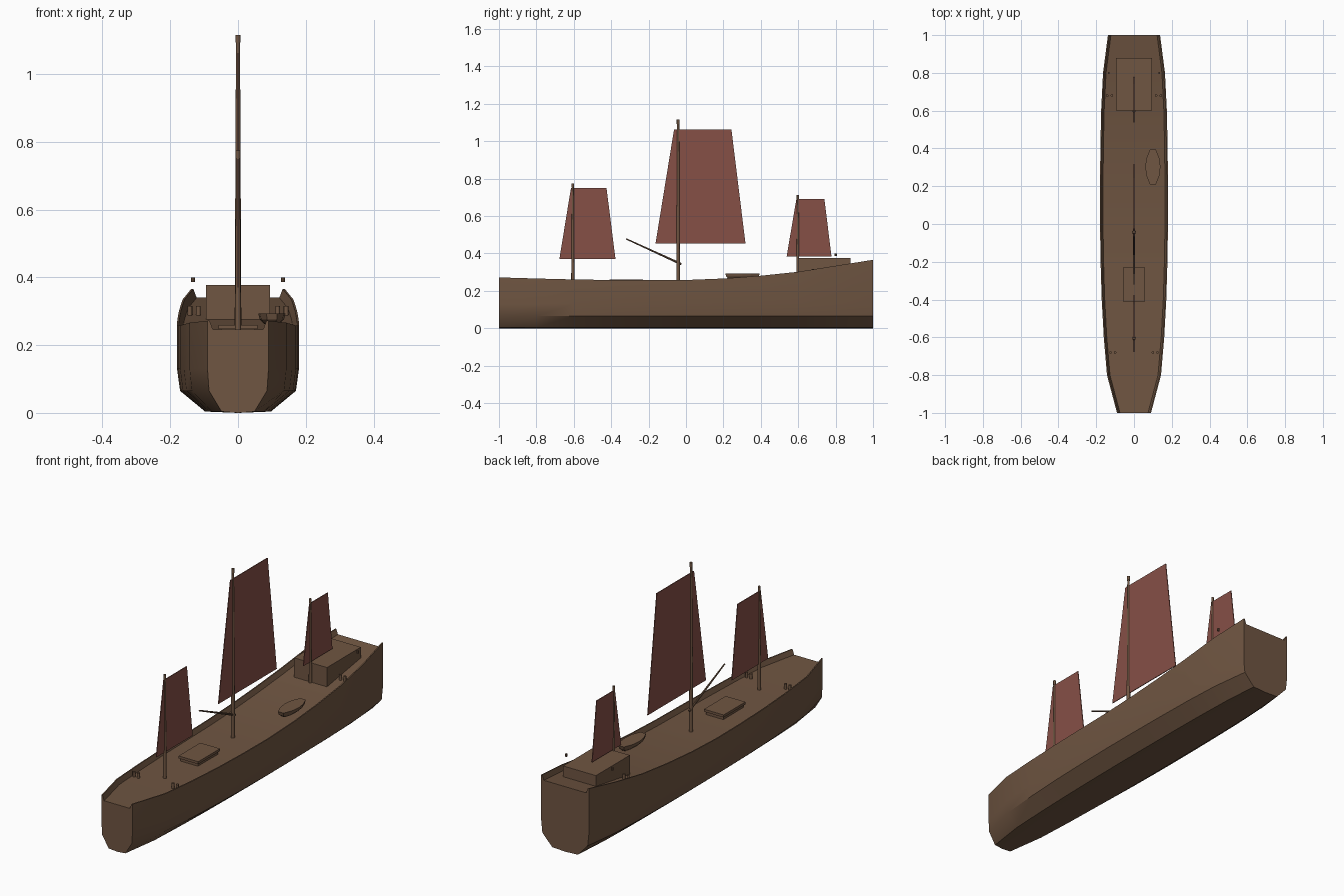
import bpy, bmesh, math
from mathutils import Vector

if "Cube" in bpy.data.objects:
    bpy.data.objects.remove(bpy.data.objects["Cube"])


def material(name, rgb):
    m = bpy.data.materials.new(name)
    m.diffuse_color = (*rgb, 1)
    m.use_nodes = True
    m.node_tree.nodes["Principled BSDF"].inputs["Base Color"].default_value = m.diffuse_color
    return m


WOOD = material("brown_wood", (0.16, 0.092, 0.054))
CANVAS = material("tan_red_canvas", (0.24, 0.08, 0.062))


def finish(name, bm, mat, smooth=None):
    bmesh.ops.recalc_face_normals(bm, faces=bm.faces)
    me = bpy.data.meshes.new(name)
    bm.to_mesh(me)
    bm.free()
    me.materials.append(mat)
    ob = bpy.data.objects.new(name, me)
    bpy.context.collection.objects.link(ob)
    if smooth:
        bpy.ops.object.select_all(action='DESELECT')
        ob.select_set(True)
        bpy.context.view_layer.objects.active = ob
        bpy.ops.object.shade_smooth_by_angle(angle=math.radians(smooth))
    return ob


def loft(name, rings, mat, smooth=None):
    """Skin a list of closed rings and cap both ends."""
    bm = bmesh.new()
    rows = [[bm.verts.new(p) for p in ring] for ring in rings]
    n = len(rows[0])
    for a, b in zip(rows, rows[1:]):
        for i in range(n):
            j = (i + 1) % n
            bm.faces.new((a[i], a[j], b[j], b[i]))
    bm.faces.new(rows[0])
    bm.faces.new(rows[-1])
    return finish(name, bm, mat, smooth)


def box(name, x, y, z):
    ring = lambda h: [(x[0], y[0], h), (x[1], y[0], h), (x[1], y[1], h), (x[0], y[1], h)]
    return loft(name, [ring(z[0]), ring(z[1])], WOOD)


def pole(name, a, b, r1, r2, sides=12):
    a, b = Vector(a), Vector(b)
    q = (b - a).to_track_quat('Z', 'Y')
    circle = [(math.cos(math.tau * i / sides), math.sin(math.tau * i / sides)) for i in range(sides)]
    rings = [[c + q @ Vector((u * r, v * r, 0)) for u, v in circle] for c, r in ((a, r1), (b, r2))]
    return loft(name, rings, WOOD, 40)


# Hull stations: y, half beam, sheer height
STATIONS = [(-1, .09, .272), (-.8, .143, .266), (-.6, .16, .261), (-.4, .171, .258),
            (-.2, .177, .257), (0, .18, .258), (.2, .18, .266), (.4, .178, .281),
            (.6, .174, .302), (.8, .164, .334), (1, .138, .366)]
DROP = .026  # deck below the rail


def deck_z(y):
    for (y0, _, s0), (y1, _, s1) in zip(STATIONS, STATIONS[1:]):
        if y0 <= y <= y1:
            return s0 + (s1 - s0) * (y - y0) / (y1 - y0) - DROP


# Hull with bulwarks and sunken deck in one skin
rings = []
for y, b, s in STATIONS:
    half = [(.54 * b, .004), (.95 * b, .065), (b, .13), (b, s), (b - .006, s), (b - .016, s - DROP)]
    rings.append([(0, y, 0)] + [(x, y, z) for x, z in half] + [(-x, y, z) for x, z in reversed(half)])
loft("hull", rings, WOOD, 35)

# Masts with caps
for name, y, top, r in (("fore_mast", -.605, .775, .009), ("main_mast", -.042, 1.115, .01),
                        ("mizzen_mast", .598, .713, .008)):
    pole(name, (0, y, deck_z(y) - .01), (0, y, top - .02), r, r * .6)
    pole(name + "_cap", (0, y, top - .022), (0, y, top), r * .75, r * .75)

# Sails: trapezoid sheets along the centreline
for name, outline in (
        ("fore_sail", [(-.677, .37), (-.377, .37), (-.425, .75), (-.615, .75)]),
        ("main_sail", [(-.163, .453), (.318, .453), (.243, 1.062), (-.064, 1.062)]),
        ("mizzen_sail", [(.538, .383), (.778, .383), (.74, .69), (.59, .69)])):
    loft(name, [[(x, y, z) for y, z in outline] for x in (-.002, .002)], CANVAS)

# Derrick boom on the main mast
pole("derrick_boom", (0, -.025, .343), (0, -.32, .478), .006, .0035, 8)

# Cargo hatch: coaming and lid
box("hatch_coaming", (-.05, .05), (-.403, -.237), (.225, .25))
box("hatch_lid", (-.057, .057), (-.41, -.23), (.247, .26))

# Deckhouse
box("deckhouse", (-.095, .095), (.6, .88), (.272, .377))

# Ship's boat on the starboard deck
outline = [(-.016, -.092), (.016, -.092), (.035, -.045), (.04, 0), (.035, .045),
           (.016, .092), (-.016, .092), (-.035, .045), (-.04, 0), (-.035, -.045)]
loft("ships_boat", [[(.1 + u * k, .302 + v * (.5 + k / 2), z) for u, v in outline]
                    for k, z in ((.55, .262), (.9, .276), (1, .293))], WOOD)

# Mooring bitts and stern lamps on both sides
for side, tag in ((1, "right"), (-1, "left")):
    for y, xs, place in ((-.68, (.1, .125), "bow"), (.68, (.117, .142), "stern")):
        for i, x in enumerate(xs):
            d = deck_z(y)
            pole(f"{place}_bitt_{tag}_{i + 1}", (side * x, y, d - .005), (side * x, y, d + .027), .007, .007, 10)
    pole(f"stern_lamp_{tag}", (side * .133, .8, .386), (side * .133, .8, .4), .006, .006, 8)
